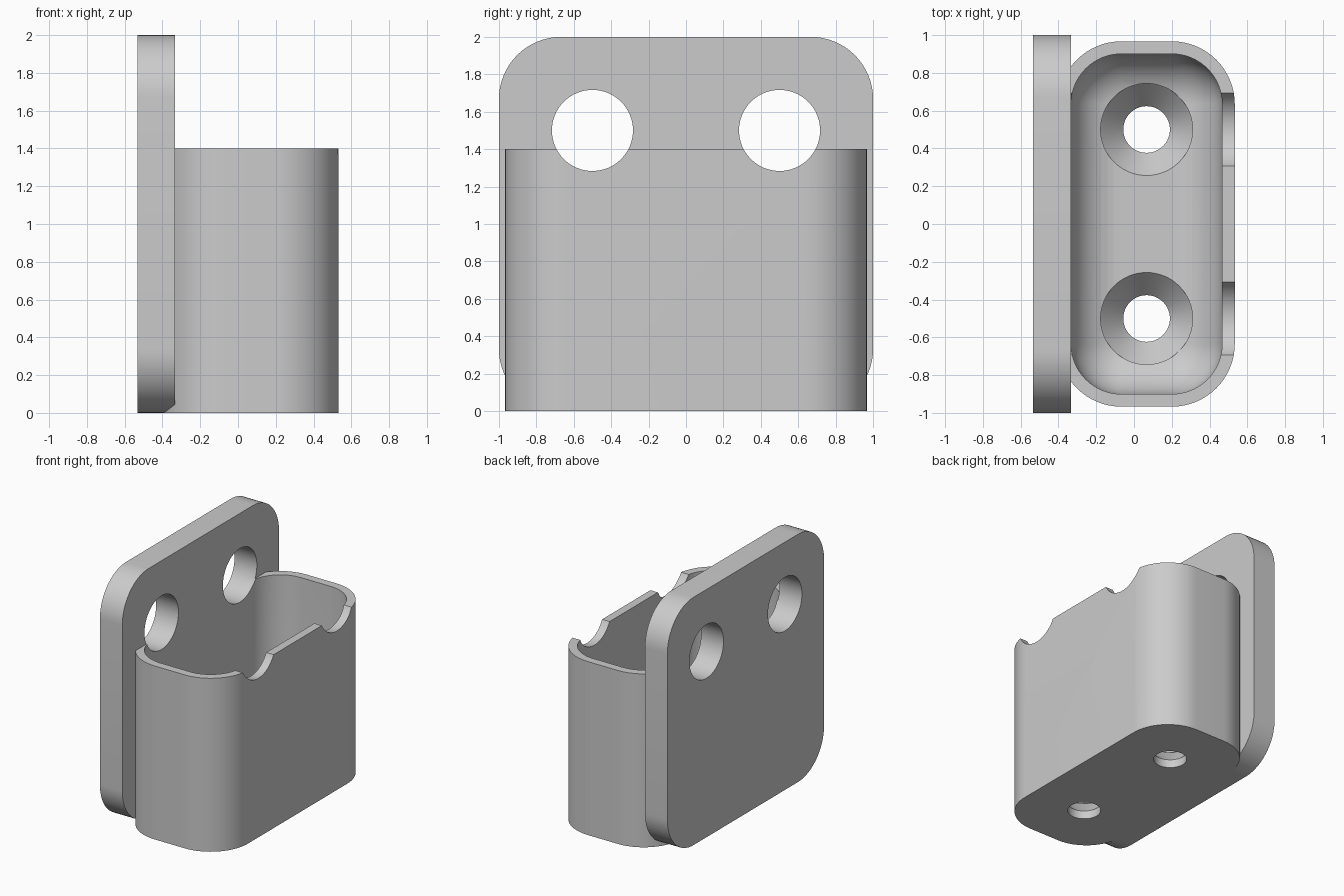
import bpy, bmesh, math

if "Cube" in bpy.data.objects:
    bpy.data.objects.remove(bpy.data.objects["Cube"], do_unlink=True)

U = 1 / 15                      # one millimetre in model units
SEG = 16                        # segments per rounded corner

grey = bpy.data.materials.new("plain_grey")
grey.use_nodes = True
grey.diffuse_color = (0.6, 0.6, 0.6, 1)
grey.node_tree.nodes["Principled BSDF"].inputs["Base Color"].default_value = (0.6, 0.6, 0.6, 1)


def rounded_rect(cx, cy, hx, hy, r):
    """Outline points of a rounded rectangle, counter-clockwise."""
    pts = []
    for k, (sx, sy) in enumerate([(1, 1), (-1, 1), (-1, -1), (1, -1)]):
        for i in range(SEG + 1):
            a = math.pi / 2 * (k + i / SEG)
            pts.append((cx + sx * (hx - r) + r * math.cos(a),
                        cy + sy * (hy - r) + r * math.sin(a)))
    return pts


def circle(cx, cy, r, n=64):
    return [(cx + r * math.cos(2 * math.pi * i / n),
             cy + r * math.sin(2 * math.pi * i / n)) for i in range(n)]


def loft(name, rings):
    """Closed solid through a list of equal-length 3D rings."""
    bm = bmesh.new()
    loops = [[bm.verts.new(p) for p in ring] for ring in rings]
    n = len(loops[0])
    for a, b in zip(loops, loops[1:]):
        for i in range(n):
            j = (i + 1) % n
            bm.faces.new((a[i], a[j], b[j], b[i]))
    bm.faces.new(loops[0][::-1])
    bm.faces.new(loops[-1])
    bmesh.ops.recalc_face_normals(bm, faces=bm.faces)
    mesh = bpy.data.meshes.new(name)
    bm.to_mesh(mesh)
    bm.free()
    mesh.materials.append(grey)
    ob = bpy.data.objects.new(name, mesh)
    bpy.context.collection.objects.link(ob)
    return ob


def stack(name, layers):
    """Loft of (outline, z) layers."""
    return loft(name, [[(x, y, z) for x, y in o] for o, z in layers])


def prism_x(name, outline, x0, x1):
    """Extrude a (y, z) outline along x."""
    return loft(name, [[(x, y, z) for y, z in outline] for x in (x0, x1)])


def combine(target, other, operation):
    other.hide_render = True
    mod = target.modifiers.new(operation.lower(), 'BOOLEAN')
    mod.operation, mod.solver, mod.object = operation, 'EXACT', other
    bpy.context.view_layer.objects.active = target
    bpy.ops.object.modifier_apply(modifier=mod.name)
    bpy.data.objects.remove(other, do_unlink=True)


# Mounting plate and solid cup body
bracket = prism_x("wall_bracket", rounded_rect(0, 1, 1, 1, 5 * U), -8 * U, -5 * U)
body_outline = rounded_rect(U, 0, 7 * U, 14.5 * U, 5 * U)
combine(bracket, stack("cup_body", [(body_outline, 0), (body_outline, 21 * U)]), 'UNION')

# Cup cavity with a filleted floor
R, FLOOR = 4 * U, 3 * U
layers = []
for i in range(13):
    a = math.radians(2 + 88 * i / 12)
    inset = R * (1 - math.sin(a))
    layers.append((rounded_rect(U, 0, 6 * U - inset, 13.5 * U - inset, R - inset),
                   FLOOR + R * (1 - math.cos(a))))
layers.append((layers[-1][0], 23 * U))
combine(bracket, stack("cup_cavity", layers), 'DIFFERENCE')

for side in (-1, 1):
    y = side * 0.5
    # Large access hole through plate and cup rim
    combine(bracket, prism_x("access_hole", circle(y, 1.5, 3.25 * U), -1, 1), 'DIFFERENCE')
    # Countersunk screw hole in the floor
    small, large = circle(U, y, 1.85 * U), circle(U, y, 3.65 * U)
    combine(bracket, stack("screw_hole", [(small, -U), (small, U), (large, FLOOR),
                                          (large, FLOOR + 2 * U)]), 'DIFFERENCE')

# Smooth curved walls, keep crisp edges
bpy.ops.object.select_all(action='DESELECT')
bracket.select_set(True)
bpy.context.view_layer.objects.active = bracket
bpy.ops.object.shade_smooth_by_angle(angle=math.radians(30))
